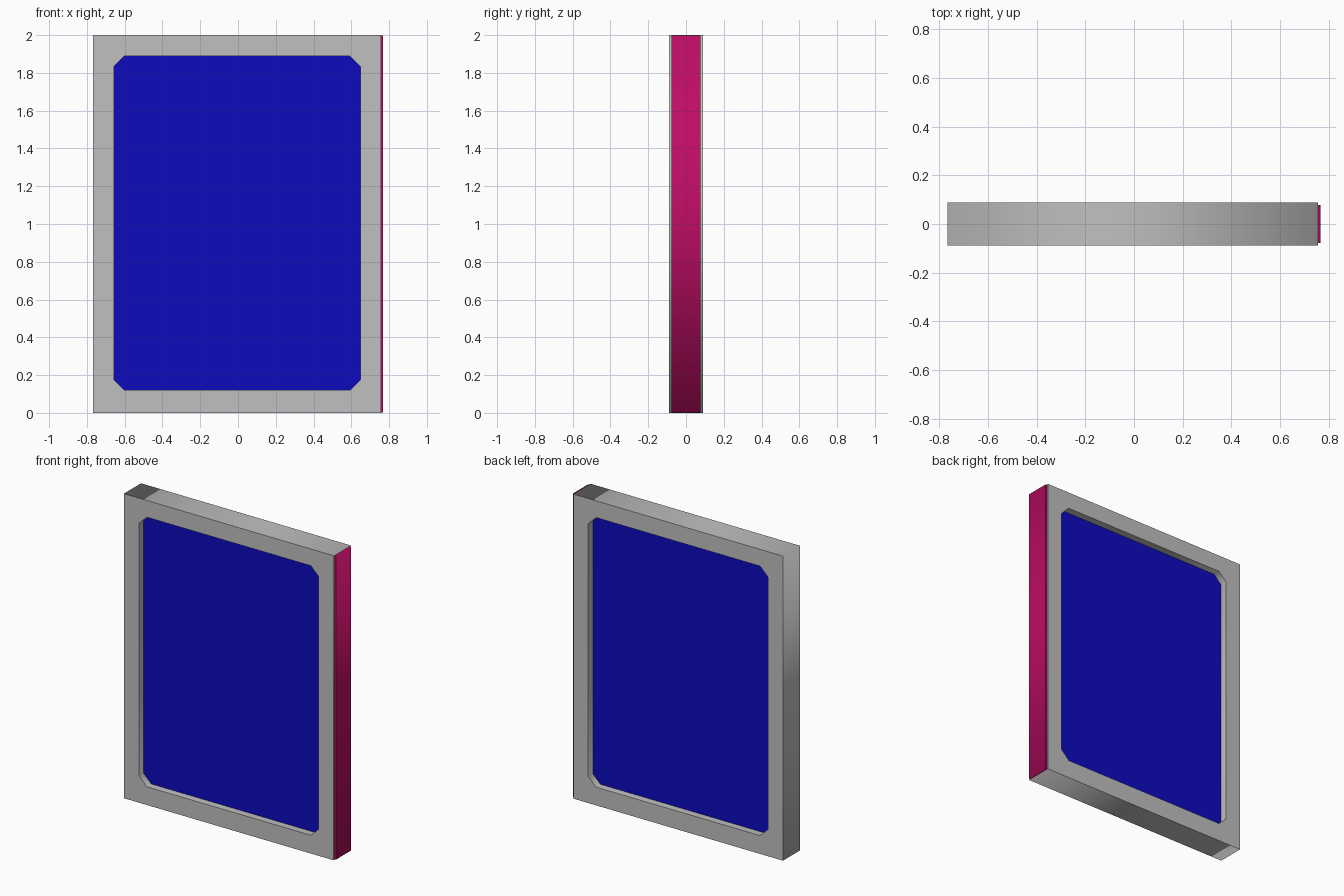
import bpy
import math

if "Cube" in bpy.data.objects:
    bpy.data.objects.remove(bpy.data.objects["Cube"], do_unlink=True)


def material(name, rgb):
    m = bpy.data.materials.new(name)
    m.use_nodes = True
    m.diffuse_color = (*rgb, 1)
    m.node_tree.nodes["Principled BSDF"].inputs["Base Color"].default_value = (*rgb, 1)
    return m


def chamfered(x0, x1, z0, z1, c):
    """Rectangle outline with corners cut by c."""
    if c == 0:
        return [(x0, z0), (x1, z0), (x1, z1), (x0, z1)]
    return [(x0 + c, z0), (x1 - c, z0), (x1, z0 + c), (x1, z1 - c),
            (x1 - c, z1), (x0 + c, z1), (x0, z1 - c), (x0, z0 + c)]


def slab(name, outlines, half_depth, mat):
    """Upright extruded slab; a second outline becomes a hole."""
    curve = bpy.data.curves.new(name, "CURVE")
    curve.dimensions = "2D"
    curve.fill_mode = "BOTH"
    curve.extrude = half_depth
    for pts in outlines:
        spline = curve.splines.new("POLY")
        spline.points.add(len(pts) - 1)
        for p, (x, z) in zip(spline.points, pts):
            p.co = (x, z, 0, 1)
        spline.use_cyclic_u = True
    curve.materials.append(mat)
    obj = bpy.data.objects.new(name, curve)
    bpy.context.collection.objects.link(obj)
    obj.rotation_euler.x = math.pi / 2
    bpy.ops.object.select_all(action="DESELECT")
    obj.select_set(True)
    bpy.context.view_layer.objects.active = obj
    bpy.ops.object.convert(target="MESH")
    bpy.ops.object.transform_apply(location=False, rotation=True, scale=False)
    return obj


grey = material("light grey", (0.527, 0.527, 0.527))
blue = material("deep blue", (0.004, 0.003, 0.515))
pink = material("magenta", (0.515, 0.004, 0.127))

# Frame with a cut-cornered opening
opening = (-0.657, 0.648, 0.12, 1.89, 0.056)
slab("frame", [chamfered(-0.767, 0.756, 0, 2, 0), chamfered(*opening)], 0.089, grey)

# Panel recessed from both faces
slab("panel", [chamfered(*opening)], 0.042, blue)

# Coloured strip along the left edge
slab("edge_strip", [chamfered(0.75, 0.767, 0.003, 1.997, 0)], 0.078, pink)
